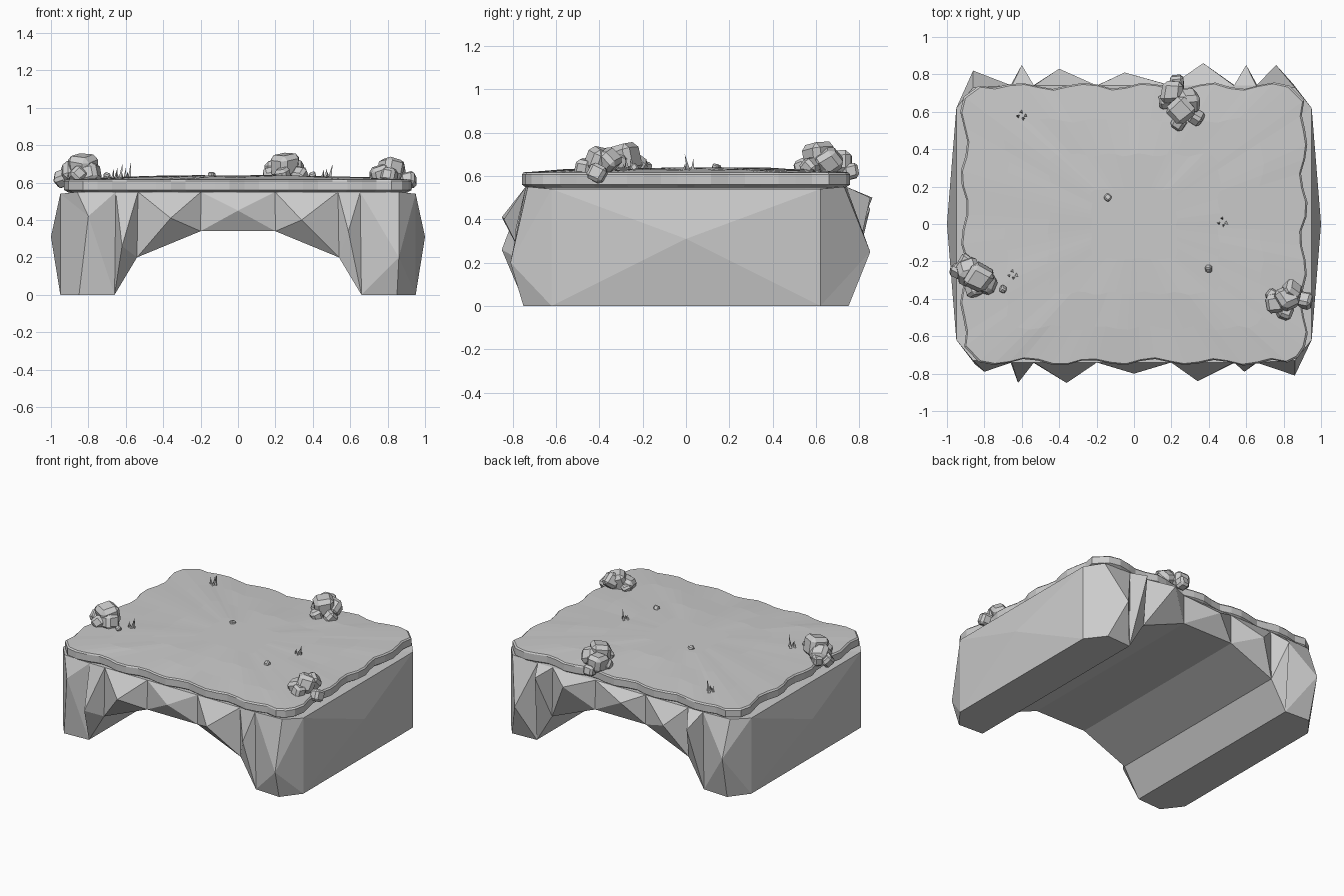
import bpy, bmesh, math, random
from mathutils import Vector, Matrix, Euler, noise

random.seed(4)
cube = bpy.data.objects.get("Cube")
if cube:
    bpy.data.objects.remove(cube, do_unlink=True)

stone = bpy.data.materials.new("stone_grey")
stone.use_nodes = True
grey = (0.6, 0.6, 0.6, 1)
stone.diffuse_color = grey
stone.node_tree.nodes["Principled BSDF"].inputs["Base Color"].default_value = grey


def finish(name, bm):
    """Weld, orient and link a flat-shaded mesh."""
    bmesh.ops.remove_doubles(bm, verts=bm.verts, dist=0.0005)
    bmesh.ops.recalc_face_normals(bm, faces=bm.faces)
    mesh = bpy.data.meshes.new(name)
    bm.to_mesh(mesh)
    bm.free()
    mesh.materials.append(stone)
    obj = bpy.data.objects.new(name, mesh)
    bpy.context.collection.objects.link(obj)
    return obj


def face(bm, points):
    return bm.faces.new([bm.verts.new(p) for p in points])


def fan(bm, loop, apex):
    """Faceted stone panel: a boundary loop pulled out to one point."""
    for a, b in zip(loop, loop[1:] + loop[:1]):
        face(bm, (a, b, apex))


# Arch body: joints are (x, underside z), the same at both ends
half = [(0.2, 0.34), (0.54, 0.2), (0.66, 0)]
joints = [(-x, z) for x, z in reversed(half)] + half
TOP, SHOULDER, DEPTH = 0.55, 0.62, 0.74

# Outermost point of each end panel, left to right in x
front_peaks = [(-0.8, 0.79, 0.42), (-0.62, 0.85, 0.26), (-0.36, 0.85, 0.41), (0, 0.8, 0.45),
               (0.34, 0.84, 0.4), (0.59, 0.79, 0.34), (0.86, 0.81, 0.2)]
back_peaks = [(-0.86, 0.82, 0.3), (-0.6, 0.85, 0.45), (-0.4, 0.83, 0.42), (-0.05, 0.81, 0.48),
              (0.37, 0.86, 0.5), (0.6, 0.85, 0.5), (0.76, 0.85, 0.25)]

bm = bmesh.new()
top_loop = []
for side, peaks in ((-1, front_peaks), (1, back_peaks)):
    y = side * DEPTH
    apexes = [(x, side * d, z) for x, d, z in peaks]
    lower = [(x, y, z) for x, z in joints]
    upper = [(x * 0.99, y, TOP) for x, z in joints]
    # Arch stones
    for i in range(len(joints) - 1):
        fan(bm, [lower[i], lower[i + 1], upper[i + 1], upper[i]], apexes[i + 1])
    # Leg ends with chamfered corners
    for sx, low, up, apex in ((-1, lower[0], upper[0], apexes[0]),
                              (1, lower[-1], upper[-1], apexes[-1])):
        toe = (sx * 0.85, side * 0.75, 0)
        heel = (sx * 0.95, side * SHOULDER, 0)
        crown = (sx * 0.95, side * SHOULDER, TOP - 0.01)
        brow = (sx * 0.86, side * 0.73, TOP)
        fan(bm, [low, toe, heel, crown, brow, up], apex)
    rim = [(-0.95, side * SHOULDER, TOP - 0.01), (-0.86, side * 0.73, TOP)] + upper
    rim += [(0.86, side * 0.73, TOP), (0.95, side * SHOULDER, TOP - 0.01)]
    top_loop += rim if side < 0 else rim[::-1]

# Tunnel underside
for (xa, za), (xb, zb) in zip(joints, joints[1:]):
    face(bm, [(xa, -DEPTH, za), (xb, -DEPTH, zb), (xb, DEPTH, zb), (xa, DEPTH, za)])
# Outer walls and feet
for sx in (-1, 1):
    wall = [(sx * 0.95, s * SHOULDER, z) for s, z in
            ((-1, 0), (1, 0), (1, TOP - 0.01), (-1, TOP - 0.01))]
    fan(bm, wall, (sx, 0, 0.31))
    face(bm, [(sx * x, s * y, 0) for x, y, s in
              ((0.66, DEPTH, -1), (0.85, 0.75, -1), (0.95, SHOULDER, -1),
               (0.95, SHOULDER, 1), (0.85, 0.75, 1), (0.66, DEPTH, 1))])
fan(bm, top_loop, (0, 0, TOP))
finish("arch_body", bm)

# Deck slab: wavy outline lofted through a few rings
corners = [(-0.83, -0.74), (0.82, -0.74), (0.91, -0.66), (0.91, 0.66),
           (0.83, 0.74), (-0.83, 0.74), (-0.91, 0.68), (-0.91, -0.66)]
outline = []
for a, b in zip(corners, corners[1:] + corners[:1]):
    a, b = Vector((*a, 0)), Vector((*b, 0))
    steps = max(1, round((b - a).length / 0.08))
    out = (b - a).cross(Vector((0, 0, 1))).normalized()
    for i in range(steps):
        wave = 0.016 * math.sin(i * math.tau / 4.3) if i else 0
        outline.append(a.lerp(b, i / steps) + out * (wave + random.uniform(-0.004, 0.004)))

bm = bmesh.new()
rings = []
for scale, z, rough in ((0.975, 0.547, 0), (1, 0.56, 0), (1, 0.608, 0), (0.99, 0.617, 0),
                        (0.75, 0.627, 0.008), (0.5, 0.634, 0.008), (0.25, 0.638, 0.006)):
    rings.append([bm.verts.new((p.x * scale, p.y * scale, z + rough * noise.noise(p * scale * 4)))
                  for p in outline])
for r, s in zip(rings, rings[1:]):
    for i in range(len(r)):
        j = (i + 1) % len(r)
        bm.faces.new((r[i], r[j], s[j], s[i]))
bm.faces.new(rings[0])
bm.faces.new(rings[-1])
finish("deck_slab", bm)


def boulder(bm, centre, size):
    """Chipped block: a jittered cube with broad bevels."""
    new = bmesh.ops.create_cube(bm, size=1)["verts"]
    turn = Euler([random.uniform(0, 1.5) for _ in range(3)]).to_matrix()
    for v in new:
        v.co *= random.uniform(0.85, 1.1)
    edges = list({e for v in new for e in v.link_edges})
    made = bmesh.ops.bevel(bm, geom=edges, offset=0.2, segments=1, affect="EDGES")
    verts = {v for f in made["faces"] for v in f.verts}
    for v in verts:
        v.co = Vector(centre) + turn @ v.co * size


# Boulder piles: (x, y, z, size)
piles = {
    "back_boulders": [(0.25, 0.61, 0.685, 0.13), (0.21, 0.71, 0.66, 0.12), (0.29, 0.66, 0.67, 0.12),
                      (0.33, 0.57, 0.64, 0.08), (0.24, 0.54, 0.64, 0.08), (0.17, 0.65, 0.64, 0.07),
                      (0.23, 0.76, 0.62, 0.07)],
    "right_boulders": [(-0.83, -0.29, 0.68, 0.13), (-0.89, -0.25, 0.65, 0.12),
                       (-0.79, -0.32, 0.65, 0.1), (-0.94, -0.25, 0.62, 0.08),
                       (-0.86, -0.35, 0.64, 0.08), (-0.9, -0.2, 0.63, 0.07)],
    "left_boulders": [(0.82, -0.4, 0.67, 0.12), (0.84, -0.36, 0.67, 0.1), (0.76, -0.42, 0.64, 0.1),
                      (0.91, -0.41, 0.61, 0.08), (0.81, -0.47, 0.64, 0.08), (0.74, -0.38, 0.63, 0.06)],
}
for name, rocks in piles.items():
    bm = bmesh.new()
    for x, y, z, size in rocks:
        boulder(bm, (x, y, z), size)
    finish(name, bm)

# Pebbles
bm = bmesh.new()
for x, y in ((-0.14, 0.14), (0.4, -0.24), (-0.7, -0.35)):
    boulder(bm, (x, y, 0.636), 0.035)
finish("pebbles", bm)

# Grass tufts: leaning three-sided blades
bm = bmesh.new()
for x, y in ((-0.6, 0.58), (0.47, 0.01), (-0.65, -0.27)):
    for i, height in enumerate((0.085, 0.06, 0.05, 0.04)):
        angle = i * 1.7
        foot = Matrix.Translation((x + 0.02 * math.cos(angle), y + 0.02 * math.sin(angle), 0.62))
        lean = Euler((random.uniform(-0.2, 0.2), random.uniform(-0.2, 0.2), angle)).to_matrix().to_4x4()
        bmesh.ops.create_cone(bm, cap_ends=True, segments=3, radius1=0.011, radius2=0, depth=height,
                              matrix=foot @ lean @ Matrix.Translation((0, 0, height / 2)))
finish("grass_tufts", bm)
